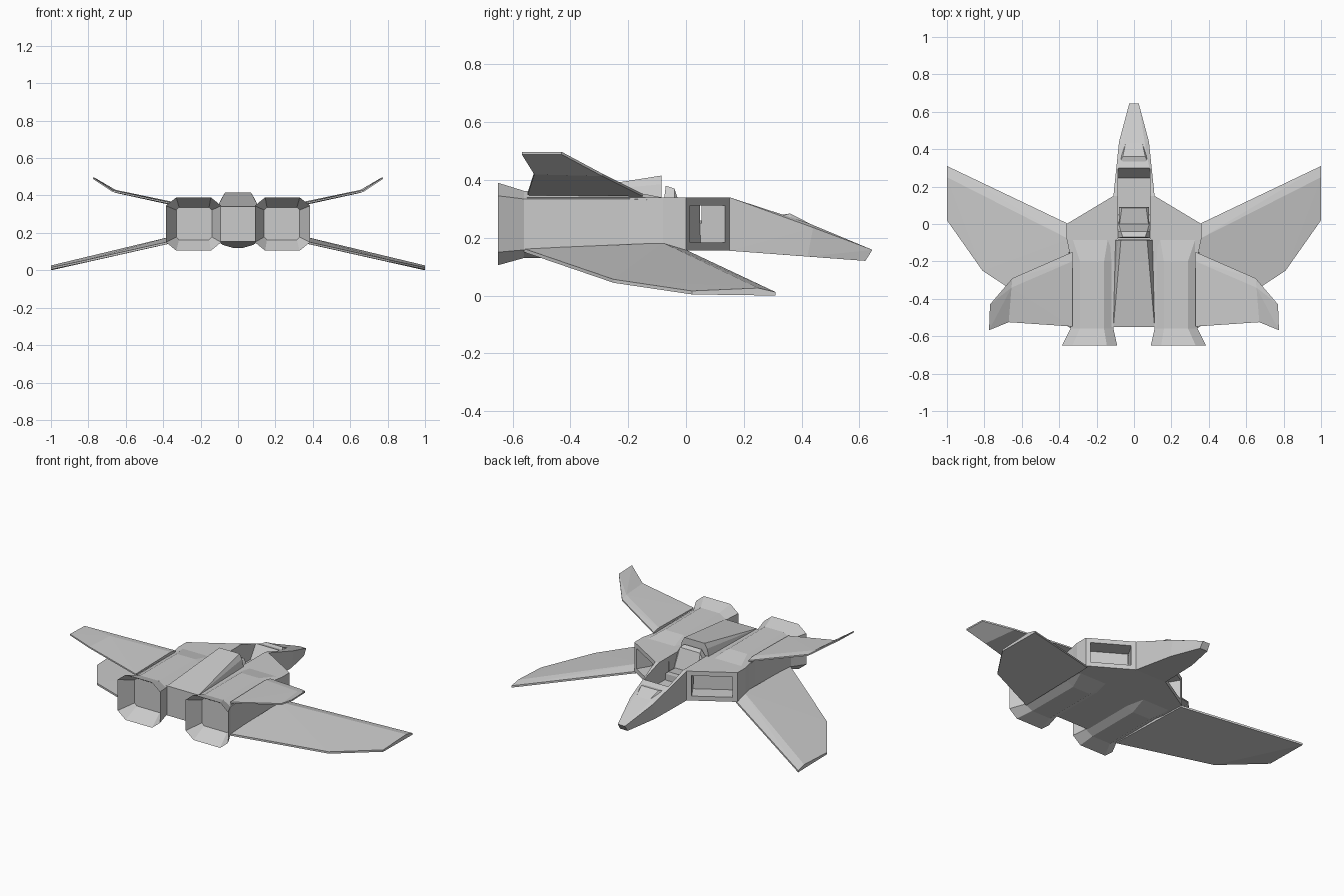
import bpy, bmesh

if "Cube" in bpy.data.objects:
    bpy.data.objects.remove(bpy.data.objects["Cube"])


def finish(bm, name):
    bmesh.ops.recalc_face_normals(bm, faces=bm.faces[:])
    me = bpy.data.meshes.new(name)
    bm.to_mesh(me)
    bm.free()
    ob = bpy.data.objects.new(name, me)
    bpy.context.collection.objects.link(ob)
    return ob


def hull(name, pts):
    """Convex flat-sided solid around a few corner points."""
    bm = bmesh.new()
    for p in pts:
        bm.verts.new(p)
    bmesh.ops.convex_hull(bm, input=bm.verts[:])
    bmesh.ops.dissolve_limit(bm, angle_limit=0.01, verts=bm.verts[:], edges=bm.edges[:])
    return finish(bm, name)


def both(pts):
    return [(s * x, y, z) for x, y, z in pts for s in (-1, 1)]


def loft(name, rings):
    bm = bmesh.new()
    vs = [[bm.verts.new(p) for p in r] for r in rings]
    n = len(rings[0])
    for a, b in zip(vs, vs[1:]):
        for i in range(n):
            bm.faces.new((a[i], a[(i + 1) % n], b[(i + 1) % n], b[i]))
    bm.faces.new(vs[0])
    bm.faces.new(vs[-1])
    return finish(bm, name)


def octagon(s, y, x0, x1, z0, z1, cx, cz):
    pts = [(x0 + cx, z0), (x1 - cx, z0), (x1, z0 + cz), (x1, z1 - cz),
           (x1 - cx, z1), (x0 + cx, z1), (x0, z1 - cz), (x0, z0 + cz)]
    return [(s * x, y, z) for x, z in pts]


def slab(s, pts, t):
    return [(s * x, y, z - d) for x, y, z in pts for d in (0, t)]


# Central body with recessed air intakes on the two slanted front faces
bm = bmesh.new()
plan = [(.11, .15), (.36, 0), (.36, -.08), (.335, -.2), (.335, -.55)]
plan += [(-x, y) for x, y in reversed(plan)]
base = bm.faces.new([bm.verts.new((x, y, .155)) for x, y in plan])
ext = bmesh.ops.extrude_face_region(bm, geom=[base])["geom"]
bmesh.ops.translate(bm, vec=(0, 0, .185), verts=[v for v in ext if isinstance(v, bmesh.types.BMVert)])
bmesh.ops.recalc_face_normals(bm, faces=bm.faces[:])
bm.normal_update()
for f in [f for f in bm.faces if f.normal.y > .5 and abs(f.normal.x) > .3]:
    bmesh.ops.inset_individual(bm, faces=[f], thickness=.04)
    push = f.normal * -.1
    new = bmesh.ops.extrude_discrete_faces(bm, faces=[f])["faces"]
    bmesh.ops.translate(bm, vec=push, verts=new[0].verts[:])
body = finish(bm, "body")

# Nose
nose = hull("nose", both([
    (.11, .15, .155), (.11, .15, .34), (.08, .42, .135), (.08, .44, .235),
    (.06, .42, .252), (.09, .34, .27), (.027, .62, .12), (.025, .645, .158)]))

# Cockpit opening cut through nose and body
cutter = hull("cockpit_cutter", both([
    (.085, .245, .21), (.085, .31, .31), (.085, .31, .5),
    (.085, -.08, .5), (.085, -.08, .21)]))
cutter.hide_render = True
for ob in (body, nose):
    m = ob.modifiers.new("cockpit", "BOOLEAN")
    m.object = cutter
    m.operation = "DIFFERENCE"
    m.solver = "EXACT"
    bpy.context.view_layer.objects.active = ob
    bpy.ops.object.modifier_apply(modifier=m.name)
bpy.data.objects.remove(cutter)

# Windscreen ridge ahead of the cockpit
hull("windscreen", both([(.045, .43, .248), (.06, .36, .284), (.078, .37, .25),
                         (.085, .31, .27), (.06, .325, .278)]))

# Seat
hull("seat_cushion", both([(.08, .09, .21), (.08, .09, .25), (.065, .085, .265),
                           (.08, -.02, .25), (.08, -.02, .21)]))
hull("seat_back", both([(.085, .01, .22), (.085, -.04, .34), (.07, -.04, .37),
                        (.06, -.07, .38), (.085, -.075, .34), (.085, -.06, .22)]))

# Dorsal hump behind the seat
hull("dorsal_hump", both([(.1, -.085, .335), (.088, -.085, .385), (.07, -.085, .415),
                          (.11, -.55, .335), (.11, -.55, .341)]))

for s, side in ((-1, "left"), (1, "right")):
    # Engine pod: recessed plate, flared rim, straight pod, fade into the body
    loft("engine_pod_" + side, [octagon(s, *r) for r in (
        (-.56, .14, .33, .163, .337, .015, .015),
        (-.65, .09, .385, .105, .39, .055, .045),
        (-.56, .11, .34, .13, .362, .05, .028),
        (-.2, .11, .338, .13, .362, .05, .028),
        (-.08, .11, .358, .156, .339, .03, .01))])

    # Lower forward-swept wing with a ridge behind its leading edge
    hull("wing_" + side, slab(s, [
        (.35, 0, .158), (1, .31, .012), (1, .02, .016),
        (.81, -.25, .056), (.335, -.56, .162)], .012)
        + [(s * .35, -.08, .182), (s, .25, .026)])

    # Upper fin: inner panel and upturned tip
    hull("fin_" + side, slab(s, [
        (.33, -.15, .352), (.65, -.29, .422), (.67, -.525, .428),
        (.33, -.548, .356)], .009)
        + [(s * .33, -.2, .362), (s * .655, -.34, .43)])
    hull("fin_tip_" + side, slab(s, [
        (.65, -.29, .422), (.77, -.43, .497), (.775, -.568, .497),
        (.67, -.525, .428)], .009) + [(s * .655, -.34, .43)])
